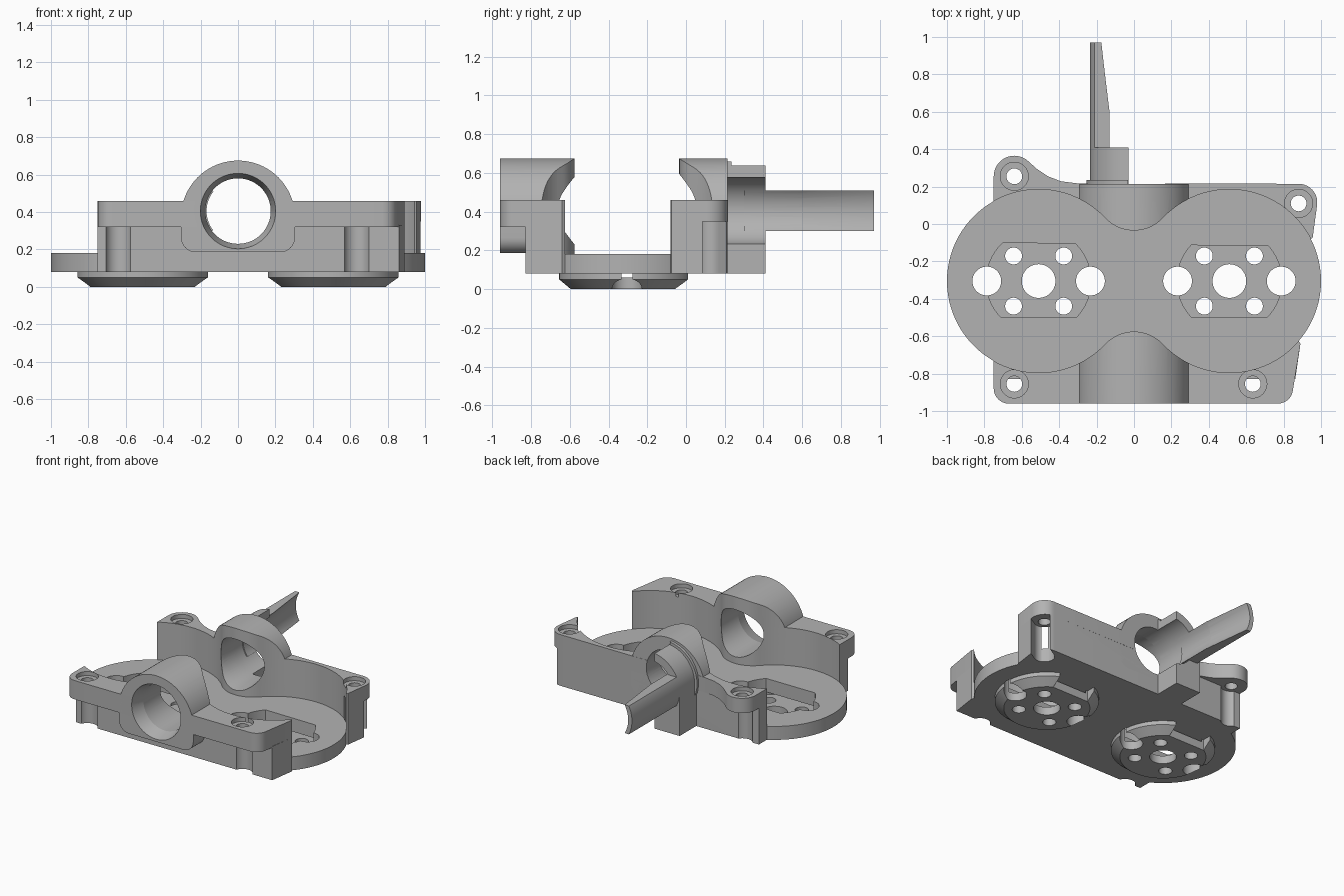
import bpy, bmesh
from math import sin, cos, radians
from mathutils import Matrix

old = bpy.data.objects.get("Cube")
if old:
    bpy.data.objects.remove(old, do_unlink=True)

grey = bpy.data.materials.new("plain grey")
grey.use_nodes = True
grey.diffuse_color = (0.45, 0.45, 0.45, 1)
grey.node_tree.nodes["Principled BSDF"].inputs["Base Color"].default_value = grey.diffuse_color

cutters = []


def arc(cx, cy, r, start, end, steps=24):
    angles = [radians(start + (end - start) * i / steps) for i in range(steps + 1)]
    return [(cx + r * cos(a), cy + r * sin(a)) for a in angles]


def finish(name, bm):
    bmesh.ops.recalc_face_normals(bm, faces=bm.faces)
    mesh = bpy.data.meshes.new(name)
    bm.to_mesh(mesh)
    bm.free()
    mesh.materials.append(grey)
    ob = bpy.data.objects.new(name, mesh)
    bpy.context.collection.objects.link(ob)
    return ob


def prism(name, pts, lo, hi, along="z"):
    """Extrude an outline; along y the outline is given in x and z."""
    place = (lambda p, h: (p[0], p[1], h)) if along == "z" else (lambda p, h: (p[0], h, p[1]))
    bm = bmesh.new()
    a = [bm.verts.new(place(p, lo)) for p in pts]
    b = [bm.verts.new(place(p, hi)) for p in pts]
    bm.faces.new(a)
    bm.faces.new(b)
    for i in range(len(pts)):
        j = (i + 1) % len(pts)
        bm.faces.new((a[i], a[j], b[j], b[i]))
    return finish(name, bm)


def cone(name, x, y, r_lo, r_hi, lo, hi, along="z"):
    """Round bar or frustum; along y the centre is given in x and z."""
    bm = bmesh.new()
    bmesh.ops.create_cone(bm, cap_ends=True, segments=64, radius1=r_lo, radius2=r_hi, depth=hi - lo)
    mid = (lo + hi) / 2
    if along == "z":
        m = Matrix.Translation((x, y, mid))
    else:
        m = Matrix.Translation((x, mid, y)) @ Matrix.Rotation(radians(-90), 4, "X")
    bm.transform(m)
    return finish(name, bm)


def cutter(ob):
    ob.hide_render = True
    cutters.append(ob)
    return ob


def cut(ob, tools):
    bpy.context.view_layer.objects.active = ob
    for tool in tools:
        mod = ob.modifiers.new("cut", "BOOLEAN")
        mod.operation = "DIFFERENCE"
        mod.solver = "EXACT"
        mod.object = tool
        bpy.ops.object.modifier_apply(modifier=mod.name)
    parts.append(ob)
    return ob


parts = []
CY, R, DX = -0.305, 0.49, 0.51      # twin discs
AXIS = 0.405                        # height of the bore

# Waisted outline of the twin discs
t = 43.3
waist = (arc(-DX, CY, R, t, 360 - t, 64)
         + arc(0, CY - 0.481, 0.211, 180 - t, t)[1:-1]
         + arc(DX, CY, R, t - 180, 180 - t, 64)
         + arc(0, CY + 0.481, 0.211, -t, t - 180)[1:-1])
pocket = cutter(prism("pocket_cutter", waist, 0.18, 1.2))

# Cutters through the plate and the round feet
sockets = []
for s in (-1, 1):
    x = s * DX
    sockets.append(cone("recess", x, CY, 0.28, 0.28, 0.06, 0.4))
    sockets.append(cone("centre_hole", x, CY, 0.09, 0.09, -0.2, 0.4))
    for k in (-1, 1):
        sockets.append(cone("side_hole", x + k * 0.277, CY, 0.077, 0.077, -0.2, 0.4))
        for j in (-1, 1):
            sockets.append(cone("small_hole", x + k * 0.134, CY + j * 0.134, 0.045, 0.045, -0.2, 0.4))
    slot = [(x - 0.15, -0.06), (x + 0.15, -0.06)] + arc(x, CY, 0.355, 65, 115)
    sockets.append(prism("slot", slot, -0.2, 0.4))
for tool in sockets:
    cutter(tool)

cut(prism("base_plate", waist, 0.08, 0.18), sockets)
for s, side in ((1, "left"), (-1, "right")):
    near = [c for c in sockets if sum(v.co.x for v in c.data.vertices) * s > 0]
    rim = cone(side + "_foot_rim", s * DX, CY, 0.35, 0.35, 0.05, 0.13)
    foot = cone(side + "_foot", s * DX, CY, 0.29, 0.35, 0, 0.05)
    cut(rim, near)
    cut(foot, near)

# Bore, slightly wider at the front mouth and inside the back wall
bore = [cutter(cone("bore", 0, AXIS, 0.175, 0.175, -1.2, 0.7, "y")),
        cutter(cone("front_mouth", 0, AXIS, 0.207, 0.175, -0.98, -0.86, "y")),
        cutter(cone("back_mouth", 0, AXIS, 0.21, 0.175, -0.2, 0.08, "y"))]

# Screw holes with shallow head seats, and open grooves below them
screws, grooves = [], []
for x, y, top, angle in ((-0.64, -0.855, 0.32, -90), (0.635, -0.855, 0.32, -90),
                         (-0.64, 0.255, 0.35, 90), (0.88, 0.11, 0.35, 30)):
    screws.append(cutter(cone("screw_hole", x, y, 0.042, 0.042, 0.2, 0.6)))
    screws.append(cutter(cone("screw_seat", x, y, 0.075, 0.075, 0.43, 0.6)))
    a = radians(angle)
    out = [(px + 0.3 * cos(a), py + 0.3 * sin(a))
           for px, py in (arc(x, y, 0.07, angle - 90, angle + 90, 1))]
    groove = arc(x, y, 0.07, angle + 90, angle + 270) + out
    grooves.append(cutter(prism("groove", groove, 0, top)))

# Front wall: recessed lower part under an overhanging ledge
right_end = [(0.89, -0.64), (0.8, -0.5), (-0.75, -0.5)]
cut(prism("front_wall_lower", [(-0.75, -0.83), (0.862, -0.83)] + right_end, 0.08, 0.33),
    [pocket] + bore + grooves[:2])
ledge = arc(-0.67, -0.88, 0.08, 180, 270, 8) + arc(0.77, -0.88, 0.08, 270, 352, 8) + right_end
cut(prism("front_ledge", ledge, 0.32, 0.46), [pocket] + bore + screws)

# Back wall: lower part and a ledge with a rounded ear
back_end = arc(0.88, 0.115, 0.1, 90, -5, 10) + [(0.955, -0.075), (0.85, -0.12), (-0.75, -0.1)]
cut(prism("back_wall_lower", [(-0.75, 0.215)] + back_end, 0.08, 0.35),
    [pocket] + bore + grooves[2:])
ear = (arc(-0.64, 0.255, 0.11, 180, 48, 16)
       + [(-0.52, 0.295), (-0.46, 0.255), (-0.39, 0.228), (-0.3, 0.217)])
cut(prism("back_ledge", ear + back_end, 0.35, 0.46), [pocket] + bore + screws)

# Barrel housings with rounded lower corners
housing = (arc(0, 0.37, 0.305, 0, 180, 40)
           + arc(-0.225, 0.265, 0.08, 180, 270, 8) + arc(0.225, 0.265, 0.08, 270, 360, 8))
cut(prism("front_barrel", housing, -0.96, -0.5, "y"), [pocket] + bore)
cut(prism("back_barrel", housing, -0.1, 0.215, "y"), [pocket] + bore)

# Half collar behind the barrel, with its supporting foot
collar = arc(0, AXIS, 0.235, 97, 180) + [(-0.235, 0.08), (-0.03, 0.08)]
cut(prism("back_collar", collar, 0.2, 0.41, "y"), bore[:1])
flare = arc(0, AXIS, 0.255, 97, 200) + [(-0.03, 0.25)]
cut(prism("collar_flare", flare, 0.2, 0.235, "y"), bore[:1])

# Hollow tongue reaching backwards
flare_bore = cutter(cone("tongue_bore", 0, AXIS, 0.168, 0.205, 0.6, 0.98, "y"))
tongue = arc(0, AXIS, 0.235, 153.4, 206.6) + [(-0.12, 0.3), (-0.12, 0.51)]
long_bore = cutter(cone("tongue_inner_bore", 0, AXIS, 0.168, 0.168, 0.1, 1.2, "y"))
cut(prism("tongue", tongue, 0.3, 0.97, "y"), [long_bore, flare_bore])

# Remove the cutters and smooth the curved faces
for tool in cutters:
    bpy.data.objects.remove(tool, do_unlink=True)
bpy.ops.object.select_all(action="DESELECT")
for ob in parts:
    ob.select_set(True)
bpy.context.view_layer.objects.active = parts[0]
bpy.ops.object.shade_smooth_by_angle(angle=radians(30))
